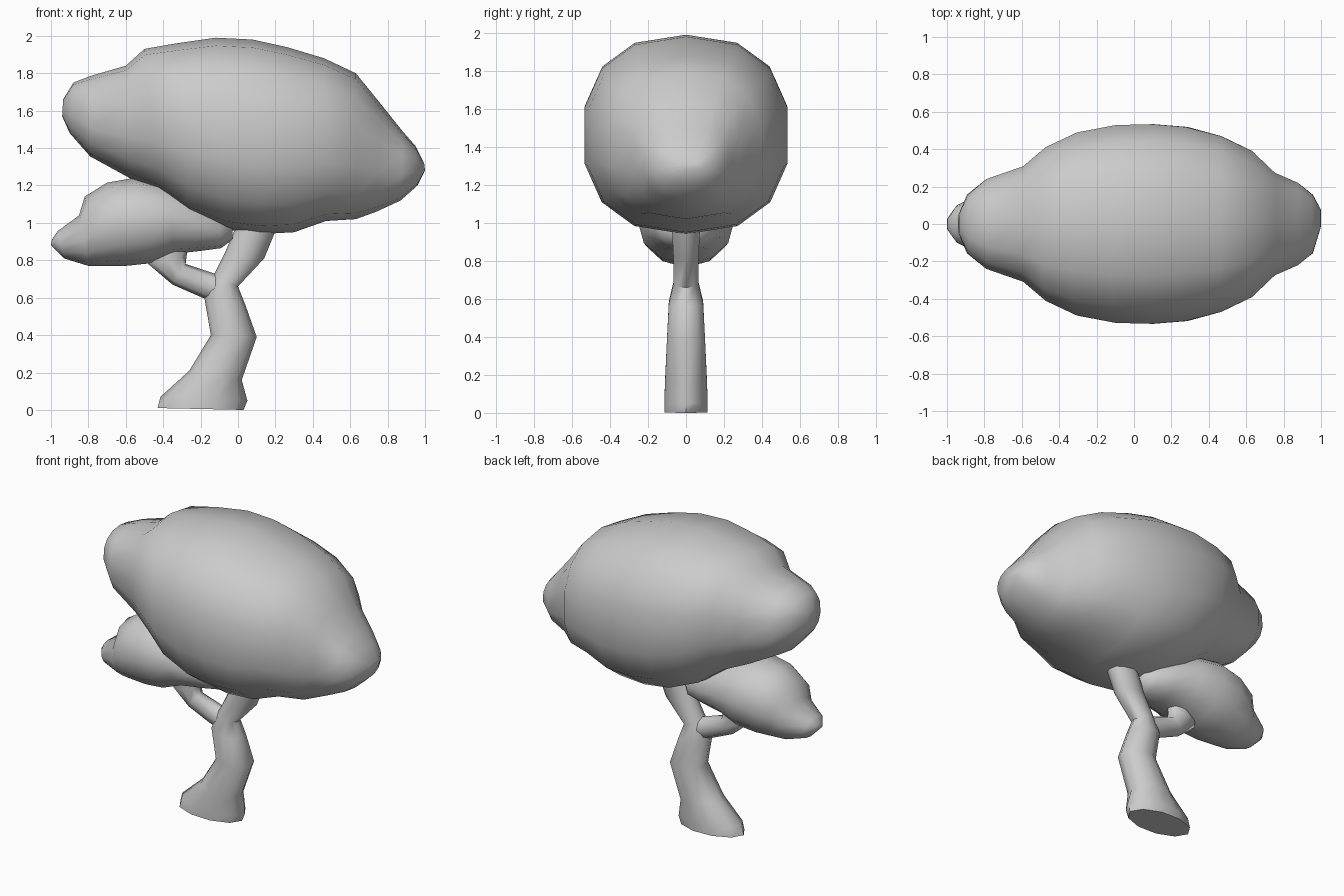
import bpy, bmesh, math
from mathutils import Vector


def spow(v, p):
    return math.copysign(abs(v) ** p, v)


def loft(name, sections, sides, power=2.0):
    """Skin rings; each section = (low x, low z, high x, high z, half width in y, centre y)."""
    bm = bmesh.new()
    rings = []
    for ax, az, bx, bz, hy, cy in sections:
        a, b = Vector((ax, cy, az)), Vector((bx, cy, bz))
        mid, half = (a + b) / 2, (b - a) / 2
        ring = []
        for i in range(sides):
            t = 2 * math.pi * i / sides
            u, v = spow(math.cos(t), 2 / power), spow(math.sin(t), 2 / power)
            ring.append(bm.verts.new(mid + half * u + Vector((0, hy * v, 0))))
        rings.append(ring)
    for r, s in zip(rings, rings[1:]):
        for i in range(sides):
            j = (i + 1) % sides
            bm.faces.new((r[i], r[j], s[j], s[i]))
    bm.faces.new(rings[0])
    bm.faces.new(rings[-1])
    bmesh.ops.recalc_face_normals(bm, faces=bm.faces)
    mesh = bpy.data.meshes.new(name)
    bm.to_mesh(mesh)
    bm.free()
    ob = bpy.data.objects.new(name, mesh)
    bpy.context.collection.objects.link(ob)
    bpy.ops.object.select_all(action='DESELECT')
    ob.select_set(True)
    bpy.context.view_layer.objects.active = ob
    bpy.ops.object.shade_smooth_by_angle(angle=math.radians(60))
    return ob


# Large crown, lofted from left tip to right tip
loft("large_crown", [
    (-0.94, 1.57, -0.935, 1.66, 0.05, 0),
    (-0.90, 1.48, -0.88, 1.75, 0.16, 0),
    (-0.79, 1.355, -0.79, 1.785, 0.245, 0),
    (-0.58, 1.24, -0.60, 1.84, 0.315, 0),
    (-0.42, 1.17, -0.50, 1.93, 0.42, 0),
    (-0.26, 1.05, -0.33, 1.96, 0.50, 0),
    (-0.06, 0.965, -0.12, 1.99, 0.54, 0),
    (0.12, 0.94, 0.08, 1.98, 0.545, 0),
    (0.30, 0.95, 0.26, 1.94, 0.53, 0),
    (0.47, 1.01, 0.46, 1.88, 0.48, 0),
    (0.63, 1.02, 0.63, 1.80, 0.40, 0),
    (0.74, 1.06, 0.76, 1.64, 0.28, 0),
    (0.87, 1.12, 0.88, 1.49, 0.225, 0),
    (0.96, 1.20, 0.95, 1.41, 0.16, 0),
    (1.00, 1.28, 0.995, 1.32, 0.05, 0.03),
], 14, 2.4)

# Small crown on the side branch
loft("small_crown", [
    (-1.00, 0.88, -0.995, 0.91, 0.03, 0),
    (-0.93, 0.81, -0.965, 0.955, 0.10, 0),
    (-0.80, 0.77, -0.85, 1.04, 0.16, 0),
    (-0.72, 0.77, -0.82, 1.14, 0.20, 0),
    (-0.60, 0.77, -0.70, 1.215, 0.24, 0),
    (-0.46, 0.785, -0.56, 1.24, 0.255, 0),
    (-0.34, 0.835, -0.38, 1.21, 0.23, 0),
    (-0.20, 0.85, -0.22, 1.13, 0.18, 0),
    (-0.09, 0.865, -0.10, 1.06, 0.13, 0),
    (-0.03, 0.91, -0.03, 1.01, 0.06, 0),
], 12, 2.1)

# Bent trunk with a flared foot
loft("trunk", [
    (-0.43, 0.01, 0.03, 0.0, 0.12, 0),
    (-0.415, 0.07, 0.05, 0.05, 0.12, 0),
    (-0.26, 0.21, 0.02, 0.16, 0.115, 0),
    (-0.145, 0.40, 0.10, 0.39, 0.105, 0),
    (-0.18, 0.60, 0.04, 0.56, 0.095, 0),
    (-0.14, 0.70, 0.00, 0.66, 0.07, 0),
    (-0.07, 0.84, 0.14, 0.81, 0.07, 0),
    (-0.01, 0.98, 0.21, 0.98, 0.078, 0),
], 10)

# Side branch curving up into the small crown
loft("side_branch", [
    (-0.12, 0.58, -0.06, 0.71, 0.06, 0),
    (-0.19, 0.60, -0.13, 0.73, 0.06, 0),
    (-0.35, 0.67, -0.28, 0.78, 0.055, 0),
    (-0.48, 0.78, -0.275, 0.82, 0.06, 0),
    (-0.45, 0.88, -0.265, 0.88, 0.06, 0),
], 8)
